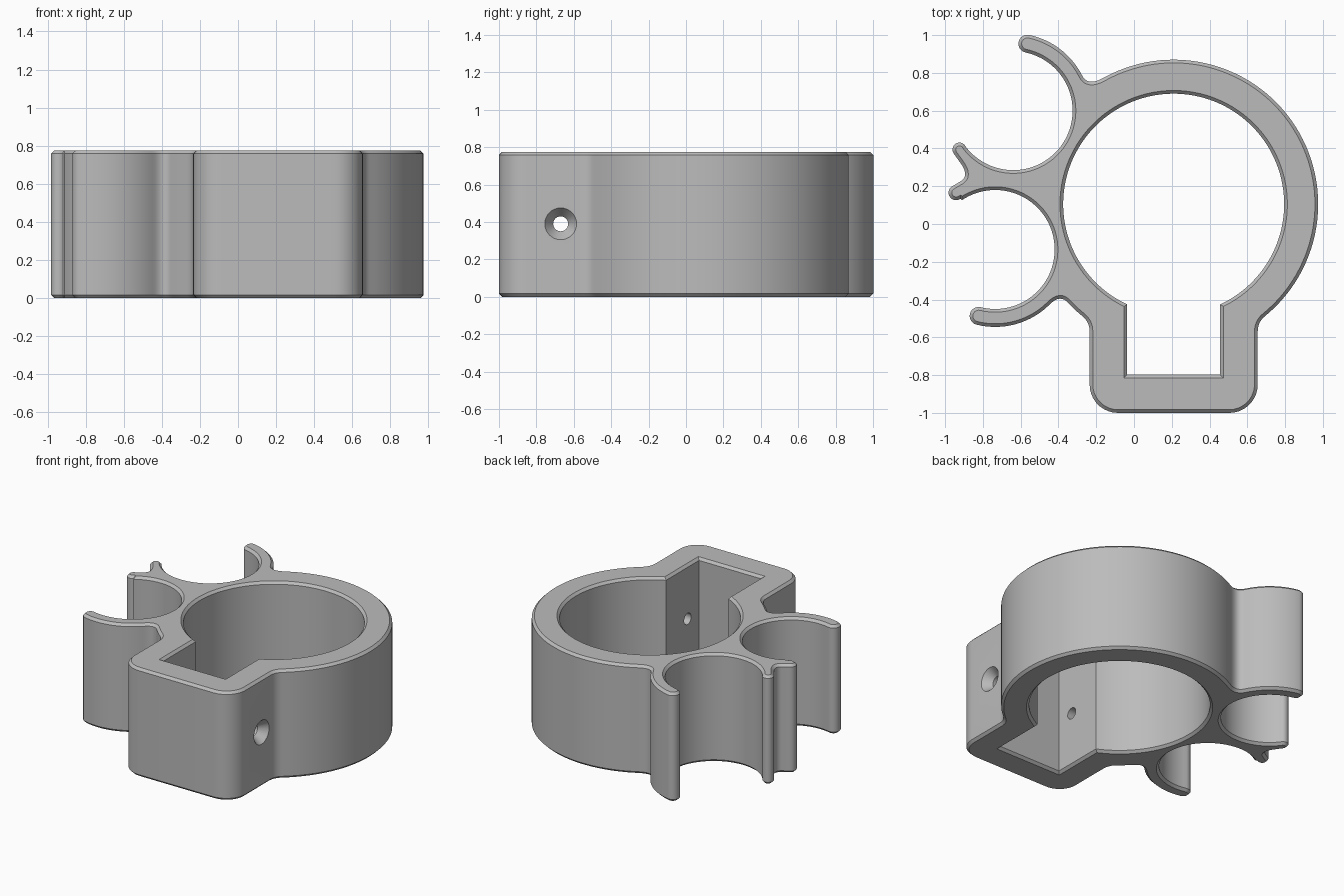
import bpy, bmesh
from math import cos, sin, radians, acos, degrees, pi
from mathutils import Vector

if "Cube" in bpy.data.objects:
    bpy.data.objects.remove(bpy.data.objects["Cube"], do_unlink=True)

HEIGHT, CHAMFER = 0.775, 0.017
RING = Vector((0.21, 0.105))        # centre of the large ring
UPPER = Vector((-0.64, 0.6))        # centre of the upper clip
LOWER = Vector((-0.735, -0.135))    # centre of the lower clip
CLIP_IN, CLIP_OUT = 0.315, 0.41
RING_IN, RING_OUT = 0.585, 0.765


def polar(centre, radius, angle):
    a = radians(angle)
    return centre + Vector((cos(a), sin(a))) * radius


def arc(centre, radius, start, end, step=4):
    n = max(4, round(abs(end - start) / step))
    return [polar(centre, radius, start + (end - start) * i / n) for i in range(n + 1)]


def cap(centre, radius, start, end):
    return arc(centre, radius, start, end, 15)


def blend(p, ctrl, q, n=8):
    p, ctrl, q = Vector(p), Vector(ctrl), Vector(q)
    return [p * (1 - t) ** 2 + ctrl * 2 * t * (1 - t) + q * t * t
            for t in (i / n for i in range(n + 1))]


def tidy(points):
    out = []
    for p in points:
        if not out or (p - out[-1]).length > 0.002:
            out.append(p)
    if (out[0] - out[-1]).length < 0.002:
        out.pop()
    return out


def inset(points, d):
    """Move each point to the left of its direction of travel."""
    out = []
    for i, p in enumerate(points):
        a = (p - points[i - 1]).normalized()
        b = (points[(i + 1) % len(points)] - p).normalized()
        na, nb = Vector((-a.y, a.x)), Vector((-b.y, b.x))
        out.append(p + (na + nb) * d / (1 + na.dot(nb)))
    return out


# Outer outline, counter-clockwise from the front of the mounting box
mid = (CLIP_IN + CLIP_OUT) / 2
tip = (CLIP_OUT - CLIP_IN) / 2
outer = arc(Vector((0.505, -0.85)), 0.15, -90, 0, 10)
outer += blend((0.655, -0.57), (0.655, -0.52), polar(RING, RING_OUT, -51))
outer += arc(RING, RING_OUT, -51, 119, 3)
outer += blend(outer[-1], (-0.245, 0.727), polar(UPPER, CLIP_OUT, 27))
outer += arc(UPPER, CLIP_OUT, 27, 78)
outer += cap(polar(UPPER, mid, 78), tip, 78, 258)
outer += arc(UPPER, CLIP_IN, 78, -143)
outer += cap(Vector((-0.924, 0.394)), 0.037, 37, 215)
outer += blend((-0.92, 0.325), (-0.865, 0.25), (-0.925, 0.222))
outer += cap(Vector((-0.942, 0.166)), 0.04, 110, 305)
outer += arc(LOWER, CLIP_IN, 124, -104)
outer += cap(polar(LOWER, mid, -104), tip, 76, 256)
outer += arc(LOWER, CLIP_OUT, -104, -46)
outer += blend(outer[-1], (-0.39, -0.365), polar(RING, RING_OUT, 223.5))
outer += arc(RING, RING_OUT, 223.5, 231)
outer += blend(outer[-1], (-0.235, -0.52), (-0.235, -0.57))
outer += arc(Vector((-0.085, -0.85)), 0.15, 180, 270, 10)
outer = tidy(outer)

# Inner outline, clockwise: round bore with a square pocket
half = 0.246
mouth = degrees(acos(half / RING_IN))
inner = arc(RING, RING_IN, 180 + mouth, -mouth, 3)
inner += [Vector((RING.x + half, -0.798)), Vector((RING.x - half, -0.798))]
inner = tidy(inner)


def make_object(name, bm):
    bmesh.ops.recalc_face_normals(bm, faces=bm.faces[:])
    mesh = bpy.data.meshes.new(name)
    bm.to_mesh(mesh)
    bm.free()
    obj = bpy.data.objects.new(name, mesh)
    bpy.context.collection.objects.link(obj)
    return obj


def bridge(bm, rings):
    for lo, hi in zip(rings, rings[1:]):
        n = len(lo)
        for i in range(n):
            j = (i + 1) % n
            bm.faces.new((lo[i], lo[j], hi[j], hi[i]))


# Clip body: chamfered walls, then flat ends
bm = bmesh.new()
end_loops = ([], [])
for outline in (outer, inner):
    small = inset(outline, CHAMFER)
    levels = ((small, 0), (outline, CHAMFER), (outline, HEIGHT - CHAMFER), (small, HEIGHT))
    rings = [[bm.verts.new((p.x, p.y, z)) for p in pts] for pts, z in levels]
    bridge(bm, rings)
    for loops, ring in zip(end_loops, (rings[0], rings[-1])):
        loops.append(ring)
for loops in end_loops:
    edges = [bm.edges.get((r[i - 1], r[i])) for r in loops for i in range(len(r))]
    bmesh.ops.triangle_fill(bm, edges=edges, use_beauty=True)
body = make_object("clip_body", bm)

# Countersunk screw hole across the box, turned about the x axis
bm = bmesh.new()
side = ((-0.485, 0.115), (-0.385, 0.04))
profile = list(side) + [(-x, r) for x, r in reversed(side)]
rings = [[bm.verts.new((RING.x + x, -0.67 + r * cos(i * pi / 16), 0.39 + r * sin(i * pi / 16)))
          for i in range(32)] for x, r in profile]
bridge(bm, rings)
bm.faces.new(rings[0])
bm.faces.new(rings[-1])
cutter = make_object("screw_hole_cutter", bm)
cutter.hide_render = True

cut = body.modifiers.new("screw_hole", 'BOOLEAN')
cut.operation, cut.solver, cut.object = 'DIFFERENCE', 'EXACT', cutter
bpy.ops.object.select_all(action='DESELECT')
body.select_set(True)
bpy.context.view_layer.objects.active = body
bpy.ops.object.modifier_apply(modifier=cut.name)
bpy.data.objects.remove(cutter, do_unlink=True)
bpy.ops.object.shade_smooth_by_angle(angle=radians(28))

# Plain grey plastic
grey = bpy.data.materials.new("grey_plastic")
grey.use_nodes = True
colour = (0.5, 0.5, 0.5, 1)
grey.diffuse_color = colour
grey.node_tree.nodes["Principled BSDF"].inputs["Base Color"].default_value = colour
body.data.materials.clear()
body.data.materials.append(grey)
